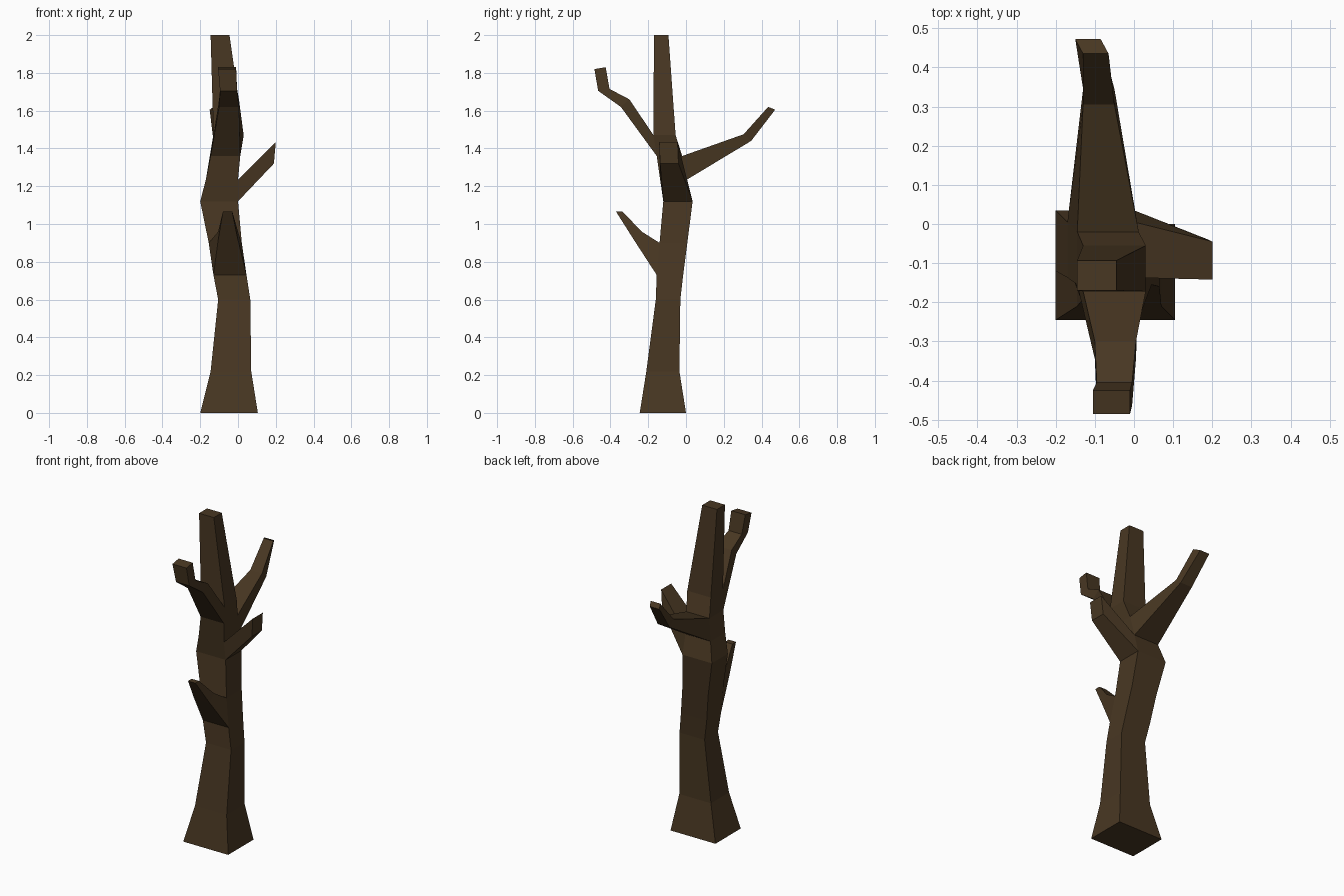
import bpy, bmesh

if "Cube" in bpy.data.objects:
    bpy.data.objects.remove(bpy.data.objects["Cube"])

bm = bmesh.new()

# Trunk: four-sided rings (x0, x1, y0, y1, z)
RINGS = [
    (-0.20, 0.105, -0.245, 0.0, 0.0),
    (-0.145, 0.07, -0.21, -0.035, 0.22),
    (-0.105, 0.065, -0.16, -0.03, 0.60),
    (-0.13, 0.045, -0.155, -0.015, 0.73),
    (-0.155, 0.02, -0.14, 0.007, 0.90),
    (-0.20, 0.0, -0.12, 0.035, 1.12),
    (-0.17, 0.0, -0.137, 0.005, 1.235),
    (-0.145, 0.012, -0.155, -0.02, 1.36),
    (-0.13, 0.03, -0.172, -0.055, 1.47),
    (-0.145, -0.045, -0.17, -0.093, 2.0),
]
FRONT, RIGHT, BACK = 0, 1, 2

# Branches grow out of one trunk face, keyed by (lower ring, side).
# Section: side start, side end, reach and z of lower edge,
# reach and z of upper edge, sideways shift of the upper edge
BRANCHES = {
    (3, FRONT): [(-0.105, 0.0, -0.275, 0.915, -0.235, 0.96, 0),
                 (-0.08, -0.03, -0.37, 1.065, -0.335, 1.065, 0)],
    (7, FRONT): [(-0.10, 0.005, -0.345, 1.62, -0.30, 1.66, 0),
                 (-0.095, -0.005, -0.465, 1.705, -0.405, 1.715, 0),
                 (-0.105, -0.01, -0.485, 1.82, -0.425, 1.83, 0)],
    (6, BACK): [(-0.05, -0.13, 0.345, 1.44, 0.305, 1.475, 0),
                (-0.085, -0.15, 0.472, 1.605, 0.435, 1.62, 0.02)],
    (5, RIGHT): [(-0.137, -0.04, 0.19, 1.32, 0.20, 1.435, -0.005)],
}


def bridge(a, b):
    """Join two loops of four vertices."""
    for i in range(4):
        j = (i + 1) % 4
        bm.faces.new((a[i], a[j], b[j], b[i]))


rings = [[bm.verts.new(p) for p in ((x0, y0, z), (x1, y0, z), (x1, y1, z), (x0, y1, z))]
         for x0, x1, y0, y1, z in RINGS]
bm.faces.new(rings[0][::-1])
bm.faces.new(rings[-1])

for i, (a, b) in enumerate(zip(rings, rings[1:])):
    for s in range(4):
        t = (s + 1) % 4
        loop = [a[s], a[t], b[t], b[s]]
        for s0, s1, r0, z0, r1, z1, d in BRANCHES.get((i, s), []):
            pts = [(s0, r0, z0), (s1, r0, z0), (s1 + d, r1, z1), (s0 + d, r1, z1)]
            if s == RIGHT:
                pts = [(r, y, z) for y, r, z in pts]
            nxt = [bm.verts.new(p) for p in pts]
            bridge(loop, nxt)
            loop = nxt
        bm.faces.new(loop)  # plain trunk face or branch tip

bmesh.ops.recalc_face_normals(bm, faces=bm.faces[:])
mesh = bpy.data.meshes.new("dead_tree")
bm.to_mesh(mesh)
bm.free()

# Bark colour
bark = bpy.data.materials.new("bark")
bark.diffuse_color = (0.065, 0.038, 0.016, 1)
bark.use_nodes = True
bark.node_tree.nodes["Principled BSDF"].inputs["Base Color"].default_value = bark.diffuse_color
mesh.materials.append(bark)
tree = bpy.data.objects.new("dead_tree", mesh)
bpy.context.collection.objects.link(tree)
